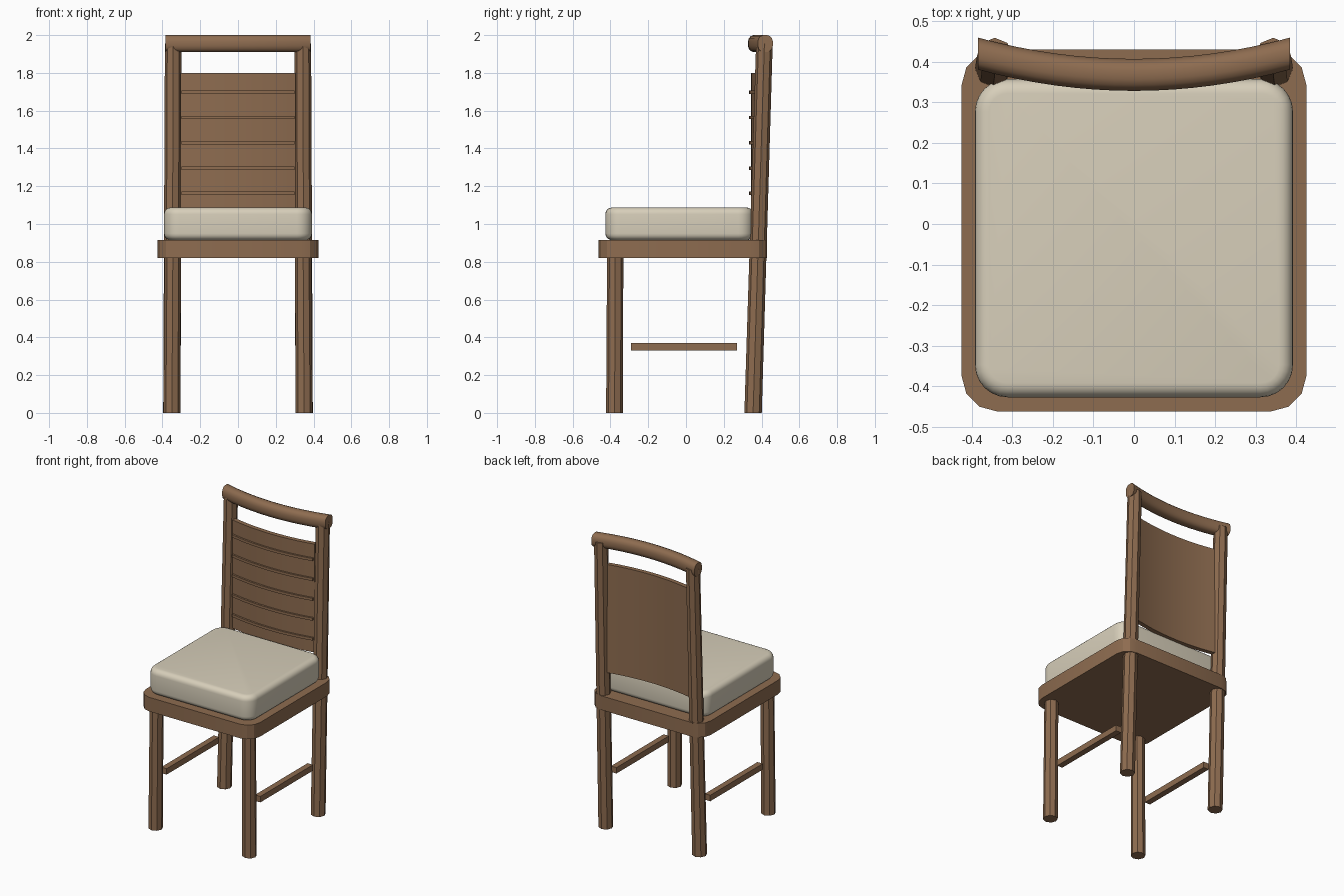
import bpy, bmesh, math
from mathutils import Vector

if "Cube" in bpy.data.objects:
    bpy.data.objects.remove(bpy.data.objects["Cube"])


def material(name, rgb):
    m = bpy.data.materials.new(name)
    m.diffuse_color = (*rgb, 1)
    m.use_nodes = True
    m.node_tree.nodes["Principled BSDF"].inputs["Base Color"].default_value = m.diffuse_color
    return m


WOOD = material("brown wood", (0.27, 0.15, 0.08))
FABRIC = material("cream fabric", (0.68, 0.62, 0.49))


def loft(name, rings, mat, smooth=None):
    """Skin a list of equal-length closed rings and cap both ends."""
    bm = bmesh.new()
    vs = [[bm.verts.new(p) for p in ring] for ring in rings]
    n = len(vs[0])
    for a, b in zip(vs, vs[1:]):
        for i in range(n):
            j = (i + 1) % n
            bm.faces.new((a[i], a[j], b[j], b[i]))
    bm.faces.new(vs[0][::-1])
    bm.faces.new(vs[-1])
    bmesh.ops.recalc_face_normals(bm, faces=bm.faces)
    me = bpy.data.meshes.new(name)
    bm.to_mesh(me)
    bm.free()
    me.materials.append(mat)
    if smooth:
        me.polygons.foreach_set("use_smooth", [True] * len(me.polygons))
        me.set_sharp_from_angle(angle=math.radians(smooth))
    ob = bpy.data.objects.new(name, me)
    bpy.context.collection.objects.link(ob)
    return ob


def rounded_ring(hx, y0, y1, z, r, segs, inset=0):
    """Rounded rectangle at height z."""
    pts = []
    cx, ya, yb = hx - r, y0 + r, y1 - r
    for k, (x, y) in enumerate([(cx, yb), (-cx, yb), (-cx, ya), (cx, ya)]):
        for s in range(segs + 1):
            a = math.pi / 2 * (k + s / segs)
            pts.append(Vector((x + (r - inset) * math.cos(a), y + (r - inset) * math.sin(a), z)))
    return pts


def octagon(x, y, z, r):
    return [Vector((x + r * math.cos(i * math.pi / 4), y + r * math.sin(i * math.pi / 4), z)) for i in range(8)]


def bow(x):
    """Backward curve of the backrest parts towards the sides."""
    return 0.0525 * (x / 0.385) ** 2


def bowed(name, half, section, steps=16, smooth=None):
    """Sweep a (y, z) section along the curved backrest line."""
    xs = [-half + 2 * half * i / steps for i in range(steps + 1)]
    return loft(name, [[Vector((x, y + bow(x), z)) for y, z in section] for x in xs], WOOD, smooth)


# Seat frame
loft("seat_frame", [rounded_ring(0.425, -0.462, 0.43, z, 0.088, 3) for z in (0.82, 0.915)], WOOD, 20)

# Cushion with rounded top and bottom edges
R, Z0, Z1 = 0.035, 0.915, 1.087
profile = []
for i in range(6):
    a = math.pi / 2 * i / 5
    profile.append((R * (1 - math.sin(a)), Z0 + R * (1 - math.cos(a))))
profile += [(d, Z0 + Z1 - z) for d, z in reversed(profile)]
loft("seat_cushion", [rounded_ring(0.392, -0.427, 0.357, z, 0.08, 6, d) for d, z in profile], FABRIC, 40)

# Legs, posts and side stretchers
for s, side in ((-1, "left"), (1, "right")):
    loft("front_leg_" + side, [octagon(s * 0.35, -0.378, 0, 0.045),
                               octagon(s * 0.345, -0.375, 0.83, 0.043)], WOOD)
    loft("back_post_" + side, [octagon(s * 0.35, 0.355, 0, 0.046),
                               octagon(s * 0.343, 0.415, 1.955, 0.044)], WOOD)
    loft("side_stretcher_" + side,
         [[Vector((s * 0.35 + dx, y, z)) for dx, z in
           ((-0.02, 0.33), (0.02, 0.33), (0.02, 0.37), (-0.02, 0.37))] for y in (-0.29, 0.27)], WOOD)

# Curved top rail
rail = []
for i in range(16):
    a = 2 * math.pi * (i + 0.5) / 16
    c, n = math.cos(a), math.sin(a)
    rail.append((0.3675 + 0.04 * math.copysign(abs(c) ** 0.8, c),
                 1.955 + 0.0455 * math.copysign(abs(n) ** 0.8, n)))
bowed("top_rail", 0.385, rail, smooth=40)

# Curved back panel and its horizontal ribs
bowed("back_panel", 0.305, [(0.345, 1.07), (0.375, 1.07), (0.375, 1.80), (0.345, 1.80)], smooth=30)
for i in range(5):
    z = 1.162 + i * 0.134
    bowed("back_rib_%d" % (i + 1), 0.30,
          [(0.333, z - 0.009), (0.35, z - 0.009), (0.35, z + 0.009), (0.333, z + 0.009)], smooth=30)
